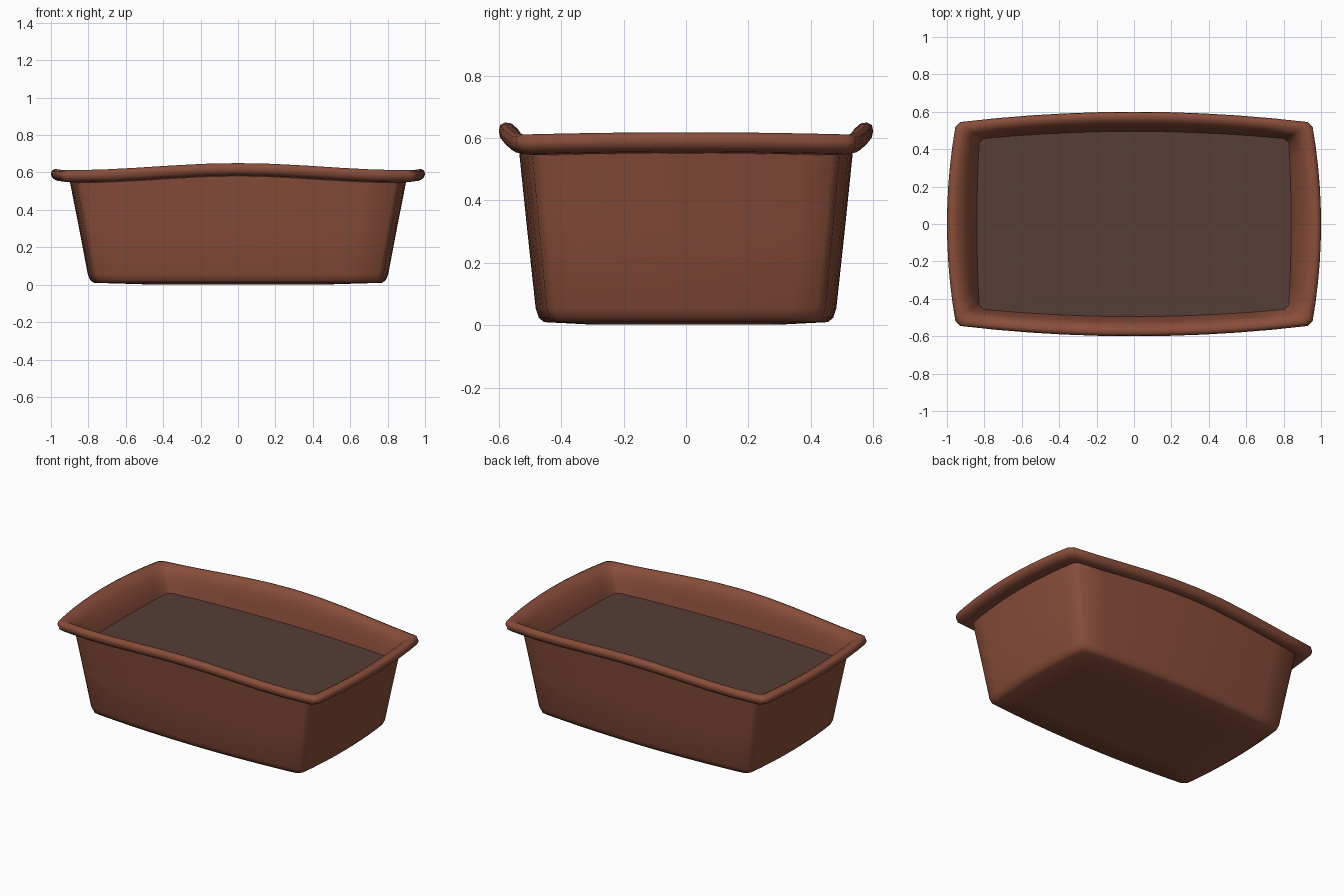
import bpy
import bmesh
import math

STEPS = 10  # segments along each side

if "Cube" in bpy.data.objects:
    bpy.data.objects.remove(bpy.data.objects["Cube"], do_unlink=True)


def material(name, colour):
    mat = bpy.data.materials.new(name)
    mat.use_nodes = True
    mat.diffuse_color = (*colour, 1)
    bsdf = next(n for n in mat.node_tree.nodes if n.type == "BSDF_PRINCIPLED")
    bsdf.inputs["Base Color"].default_value = (*colour, 1)
    bsdf.inputs["Roughness"].default_value = 0.8
    return mat


def ring(bm, half_x, half_y, z, lift, bow_x, bow_y, cut=0.025):
    """Counter-clockwise bowed rectangle with cut corners and raised long sides."""
    end_x, end_y = half_x - bow_x - cut, half_y - bow_y - cut
    verts = []
    for sign in (-1, 1):
        # Long side, front then back
        for i in range(STEPS + 1):
            t = 2 * i / STEPS - 1
            rise = lift * (1 + math.cos(math.pi * t)) / 2
            verts.append(bm.verts.new((-sign * t * end_x, sign * (half_y - bow_y * t * t), z + rise)))
        # Short side, right then left
        for i in range(STEPS + 1):
            t = 2 * i / STEPS - 1
            rise = lift * 0.17 * (1 - t * t)
            verts.append(bm.verts.new((-sign * (half_x - bow_x * t * t), -sign * t * end_y, z + rise)))
    return verts


def bridge(bm, low, high):
    for j in range(len(low)):
        k = (j + 1) % len(low)
        bm.faces.new((low[j], low[k], high[k], high[j]))


def finish(bm, name, mat, angle):
    mesh = bpy.data.meshes.new(name)
    bm.to_mesh(mesh)
    bm.free()
    obj = bpy.data.objects.new(name, mesh)
    bpy.context.collection.objects.link(obj)
    mesh.materials.append(mat)
    bpy.ops.object.select_all(action="DESELECT")
    obj.select_set(True)
    bpy.context.view_layer.objects.active = obj
    bpy.ops.object.shade_smooth_by_angle(angle=math.radians(angle))
    return obj


terracotta = material("terracotta", (0.25, 0.075, 0.042))
earth = material("dark earth", (0.095, 0.047, 0.038))

# Planter shell: base, tapered walls, rolled rim and inner wall
# Each row: half_x, half_y, z, lift, bow_x, bow_y
rows = [
    (0.50, 0.30, 0.002, 0, 0.02, 0.03),
    (0.77, 0.455, 0.01, 0, 0.025, 0.035),
    (0.79, 0.472, 0.024, 0, 0.025, 0.035),
    (0.803, 0.482, 0.055, 0, 0.025, 0.035),
    (0.85, 0.510, 0.30, 0.015, 0.03, 0.04),
    (0.90, 0.538, 0.55, 0.036, 0.035, 0.045),
    (0.915, 0.545, 0.545, 0.036, 0.04, 0.05),
    (0.97, 0.580, 0.55, 0.038, 0.045, 0.055),
    (0.993, 0.596, 0.565, 0.038, 0.045, 0.055),
    (1.00, 0.600, 0.585, 0.038, 0.045, 0.055),
    (0.995, 0.596, 0.604, 0.038, 0.045, 0.055),
    (0.978, 0.580, 0.612, 0.038, 0.045, 0.055),
    (0.955, 0.560, 0.609, 0.038, 0.043, 0.053),
    (0.925, 0.538, 0.592, 0.036, 0.038, 0.05),
    (0.895, 0.522, 0.56, 0.03, 0.03, 0.045),
    (0.865, 0.507, 0.51, 0.015, 0.02, 0.042),
    (0.84, 0.495, 0.455, 0, 0.012, 0.038),
    (0.835, 0.490, 0.43, 0, 0.012, 0.038),
]
bm = bmesh.new()
rings = [ring(bm, *row) for row in rows]
for low, high in zip(rings, rings[1:]):
    bridge(bm, low, high)
bm.faces.new(list(reversed(rings[0])))
finish(bm, "planter_shell", terracotta, 70)

# Soil surface filling the planter
bm = bmesh.new()
outer = ring(bm, 0.841, 0.496, 0.455, 0, 0.012, 0.038)
inner = ring(bm, 0.6, 0.35, 0.457, 0, 0.012, 0.03)
bridge(bm, outer, inner)
bm.faces.new(inner)
finish(bm, "soil", earth, 30)
